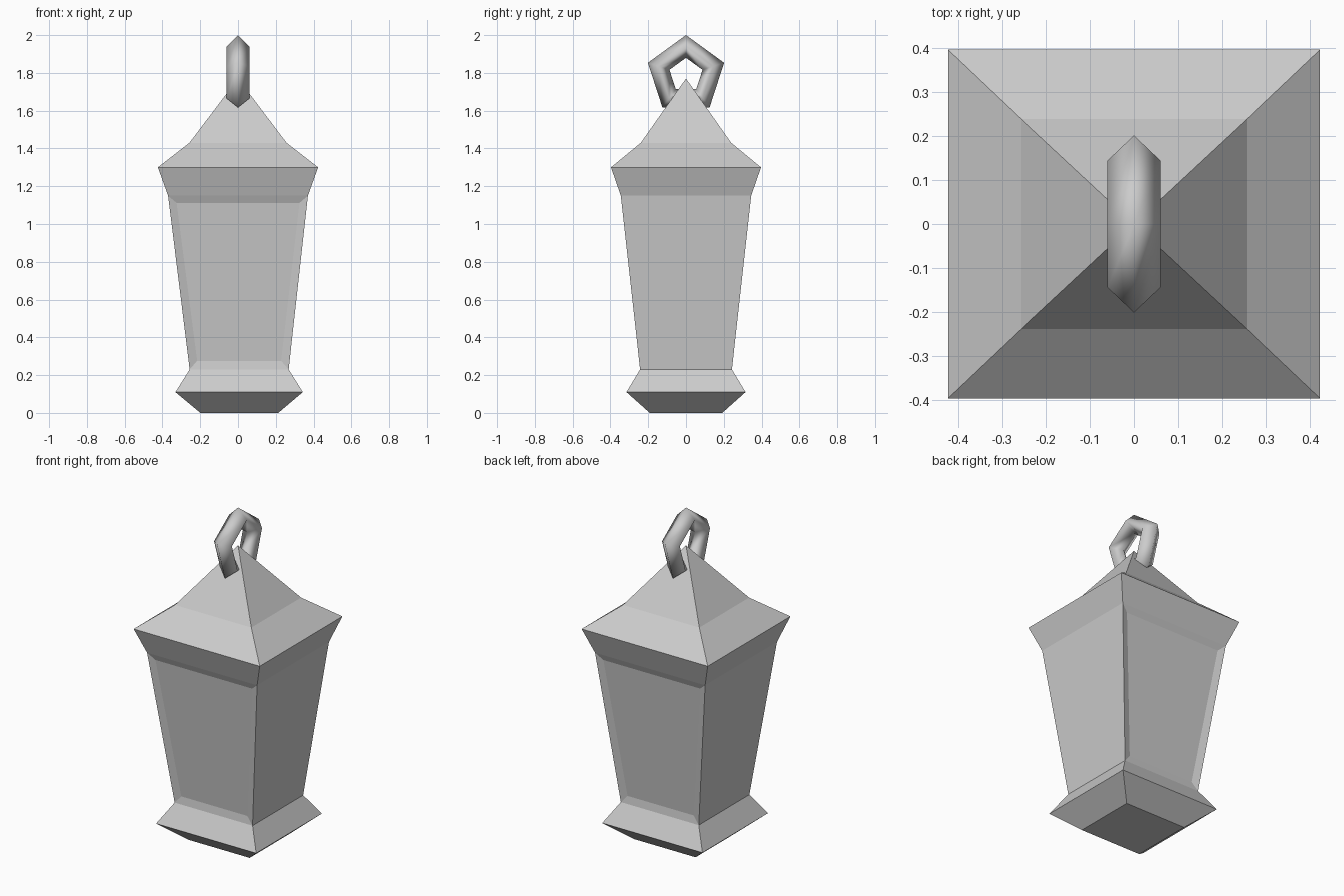
import bpy, bmesh
from math import cos, sin, tau

if "Cube" in bpy.data.objects:
    bpy.data.objects.remove(bpy.data.objects["Cube"], do_unlink=True)

grey = bpy.data.materials.new("plain grey")
grey.use_nodes = True
color = (0.6, 0.6, 0.6, 1)
grey.diffuse_color = color
grey.node_tree.nodes["Principled BSDF"].inputs["Base Color"].default_value = color


def add_object(name, bm, smooth):
    bmesh.ops.recalc_face_normals(bm, faces=bm.faces)
    for f in bm.faces:
        f.smooth = smooth
    mesh = bpy.data.meshes.new(name)
    bm.to_mesh(mesh)
    bm.free()
    mesh.materials.append(grey)
    obj = bpy.data.objects.new(name, mesh)
    bpy.context.collection.objects.link(obj)


# Lantern body: rectangular rings of (centre x, half width, half depth, height)
rings = [(0.007, 0.206, 0.192, 0), (0.006, 0.337, 0.315, 0.11),
         (0.006, 0.262, 0.243, 0.23), (0, 0.37, 0.345, 1.15),
         (0, 0.424, 0.397, 1.3), (0, 0.257, 0.239, 1.43)]
bm = bmesh.new()
loops = [[bm.verts.new((cx + sx * w, sy * d, z))
          for sx, sy in ((-1, -1), (1, -1), (1, 1), (-1, 1))]
         for cx, w, d, z in rings]
bm.faces.new(loops[0])
for low, high in zip(loops, loops[1:]):
    for i in range(4):
        j = (i + 1) % 4
        bm.faces.new((low[i], low[j], high[j], high[i]))
apex = bm.verts.new((0, 0, 1.77))
for i in range(4):
    bm.faces.new((loops[-1][i], loops[-1][(i + 1) % 4], apex))
bmesh.ops.recalc_face_normals(bm, faces=bm.faces)

# Shallow recessed panels on the front and back
panels = [f for f in bm.faces
          if 0.5 < f.calc_center_median().z < 1 and abs(f.normal.y) > 0.9]
bmesh.ops.inset_individual(bm, faces=panels, thickness=0.06, depth=-0.012)
add_object("lantern_body", bm, False)

# Hanging ring: five-sided loop with a square section
bm = bmesh.new()
major, minor, centre_z = 0.152, 0.06, 1.788
hoop = []
for i in range(5):
    a = tau * i / 5
    hoop.append([])
    for k in range(4):
        b = tau * k / 4
        r = major + minor * cos(b)
        hoop[i].append(bm.verts.new((minor * sin(b), r * sin(a), centre_z + r * cos(a))))
for i in range(5):
    for k in range(4):
        n, m = (i + 1) % 5, (k + 1) % 4
        bm.faces.new((hoop[i][k], hoop[n][k], hoop[n][m], hoop[i][m]))
add_object("hanging_ring", bm, True)
